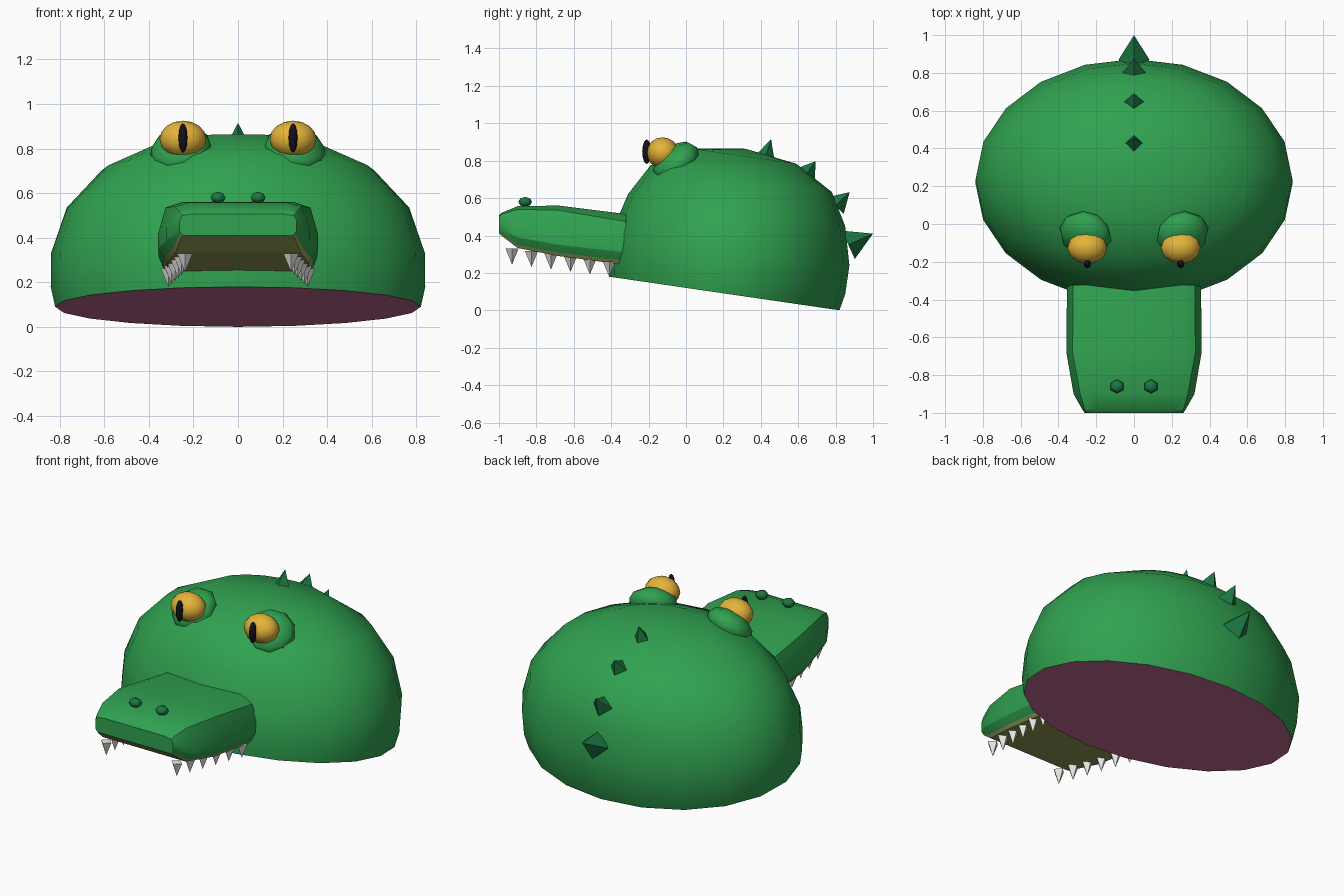
import bpy, bmesh, math
from mathutils import Vector, Matrix

if "Cube" in bpy.data.objects:
    bpy.data.objects.remove(bpy.data.objects["Cube"])


def mat(name, r, g, b):
    def lin(c):
        c /= 255
        return c / 12.92 if c < 0.04045 else ((c + 0.055) / 1.055) ** 2.4
    m = bpy.data.materials.new(name)
    m.diffuse_color = (lin(r), lin(g), lin(b), 1)
    m.use_nodes = True
    m.node_tree.nodes["Principled BSDF"].inputs["Base Color"].default_value = m.diffuse_color
    return m


GREEN = mat("skin_green", 48, 162, 80)
DARK = mat("spike_green", 28, 118, 66)
PURPLE = mat("neck_pink", 205, 113, 154)
OLIVE = mat("mouth_olive", 152, 162, 88)
YELLOW = mat("eye_yellow", 228, 180, 58)
BLACK = mat("pupil_black", 18, 18, 24)
IVORY = mat("tooth_ivory", 232, 232, 228)


def finish(name, bm, mats, angle=None):
    bmesh.ops.recalc_face_normals(bm, faces=bm.faces)
    me = bpy.data.meshes.new(name)
    bm.to_mesh(me)
    bm.free()
    for m in mats:
        me.materials.append(m)
    ob = bpy.data.objects.new(name, me)
    bpy.context.collection.objects.link(ob)
    if angle:
        bpy.ops.object.select_all(action='DESELECT')
        bpy.context.view_layer.objects.active = ob
        ob.select_set(True)
        bpy.ops.object.shade_smooth_by_angle(angle=math.radians(angle))
    return ob


def ellipsoid(name, loc, radii, m, seg=12, rings=8, rot=None):
    bm = bmesh.new()
    bmesh.ops.create_uvsphere(bm, u_segments=seg, v_segments=rings, radius=1)
    mx = Matrix.Translation(loc) @ (rot or Matrix()) @ Matrix.Diagonal((*radii, 1))
    bmesh.ops.transform(bm, matrix=mx, verts=bm.verts)
    return finish(name, bm, [m], 60)


def cone(name, base, tip, radius, sides, m):
    base, tip = Vector(base), Vector(tip)
    d = tip - base
    bm = bmesh.new()
    bmesh.ops.create_cone(bm, cap_ends=True, segments=sides, radius1=radius,
                          radius2=0, depth=d.length)
    mx = Matrix.Translation((base + tip) / 2) @ d.to_track_quat('Z', 'Y').to_matrix().to_4x4()
    bmesh.ops.transform(bm, matrix=mx, verts=bm.verts)
    return finish(name, bm, [m])


def loft(bm, sections, painted=()):
    rings = [[bm.verts.new(p) for p in s] for s in sections]
    n = len(rings[0])
    for a, b in zip(rings, rings[1:]):
        for i in range(n):
            f = bm.faces.new((a[i], a[(i + 1) % n], b[(i + 1) % n], b[i]))
            f.material_index = int(i in painted)
    return rings


# Head: oval dome (x radius, y radius, height) with a flat neck cut, tilted down at the back
profile = [(.82, .622, 0), (.84, .64, .09), (.838, .64, .245),
           (.768, .587, .45), (.61, .49, .62), (.345, .28, .742)]
bm = bmesh.new()
rings = loft(bm, [[(rx * math.cos(i * math.pi / 10), ry * math.sin(i * math.pi / 10), z)
                   for i in range(20)] for rx, ry, z in profile])
pole = bm.verts.new((0, 0, .782))
for i in range(20):
    bm.faces.new((rings[-1][i], rings[-1][(i + 1) % 20], pole))
neck = bm.faces.new(rings[0])
neck.material_index = 1
tilt = Matrix.Translation((0, .205, .09)) @ Matrix.Rotation(-math.radians(8.3), 4, 'X')
bmesh.ops.transform(bm, matrix=tilt, verts=bm.verts)
finish("head", bm, [GREEN, PURPLE], 50)

# Snout: per section y, then half outline from mouth roof up to the top
outline = [
    (-.322, [(.32, .242), (.335, .262), (.355, .31), (.355, .37), (.322, .475), (.25, .515)]),
    (-.68, [(.315, .290), (.33, .308), (.358, .35), (.358, .42), (.325, .535), (.25, .56)]),
    (-.90, [(.28, .333), (.295, .348), (.32, .39), (.32, .45), (.285, .54), (.22, .557)]),
    (-.985, [(.255, .398), (.262, .41), (.272, .43), (.272, .48), (.26, .515), (.21, .522)]),
    (-1.0, [(.245, .411), (.255, .418), (.262, .43), (.262, .48), (.25, .50), (.20, .507)])]
bm = bmesh.new()
rings = loft(bm, [[(x, y, z) for x, z in half] + [(-x, y, z) for x, z in reversed(half)]
                  for y, half in outline], painted=(0, 10, 11))
bm.faces.new(rings[0])
bm.faces.new(rings[-1])
finish("snout", bm, [GREEN, OLIVE], 25)

# Paired parts
for side, s in (("left", 1), ("right", -1)):
    rot = Matrix.Rotation(s * math.radians(18), 4, 'Y') @ Matrix.Rotation(math.radians(36), 4, 'X')
    ellipsoid("eyelid_" + side, (s * .257, -.054, .793), (.142, .14, .083), GREEN, 10, 6, rot)
    ellipsoid("eye_" + side, (s * .247, -.125, .842), (.105, .086, .083), YELLOW)
    ellipsoid("pupil_" + side, (s * .247, -.21, .848), (.02, .024, .066), BLACK, 8, 6)
    ellipsoid("nostril_" + side, (s * .09, -.86, .58), (.039, .037, .026), DARK, 6, 4)
    # Six teeth along the jaw edge
    for i in range(6):
        t = i / 5
        x, y = s * (.238 + .074 * t), -.93 + .52 * t
        cone(f"tooth_{side}_{i + 1}", (x, y, .33 - .068 * t), (x, y, .245 - .067 * t),
             .035, 4, IVORY)

# Spikes down the back of the head
for i, (y0, z0, y1, z1, r) in enumerate([
        (.425, .82, .455, .915, .05), (.645, .73, .692, .797, .055),
        (.80, .56, .875, .632, .062), (.868, .35, 1.0, .41, .083)]):
    cone(f"spike_{i + 1}", (0, y0, z0), (0, y1, z1), r, 4, DARK)
